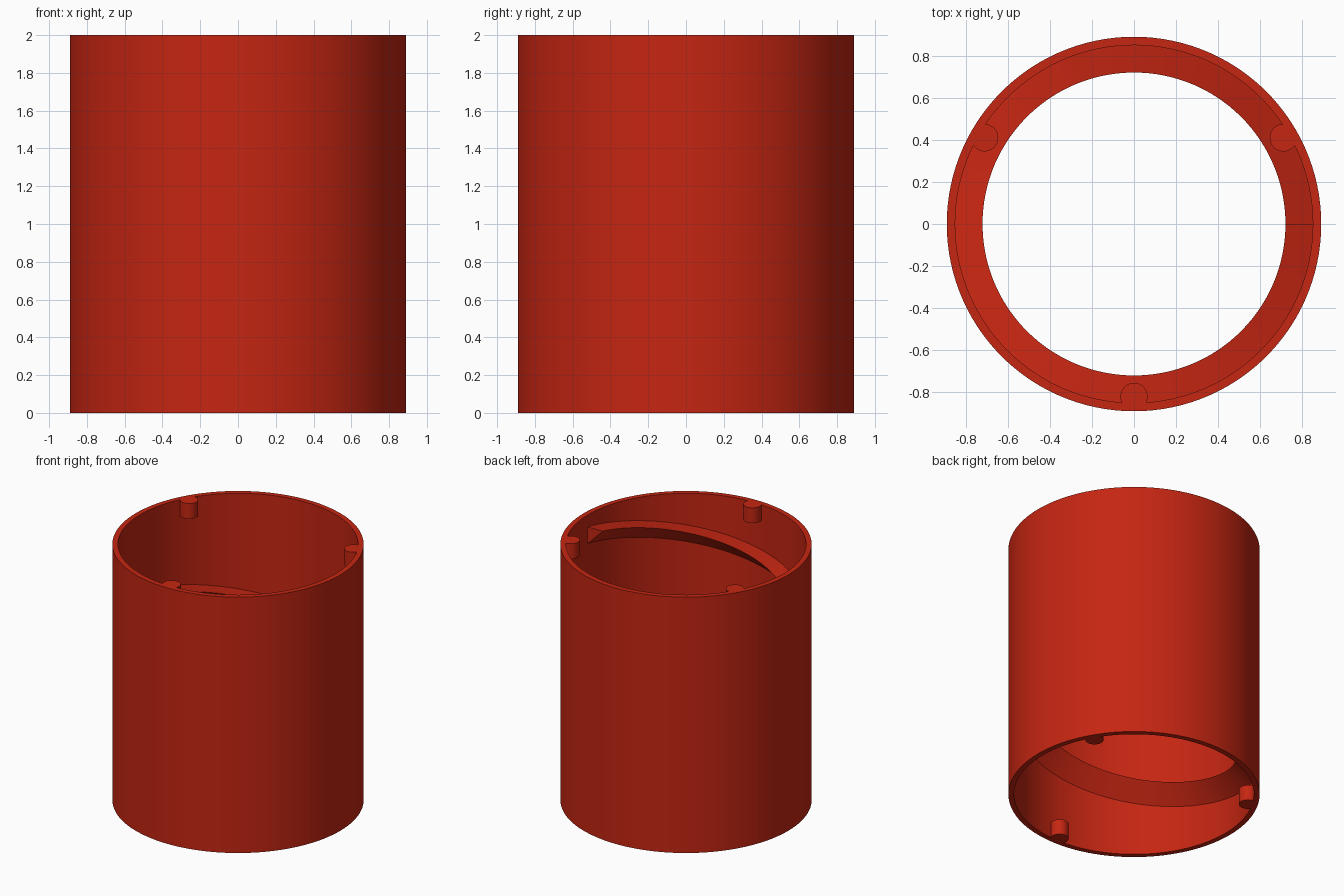
import bpy, bmesh, math

if "Cube" in bpy.data.objects:
    bpy.data.objects.remove(bpy.data.objects["Cube"])

SEG = 120
R_OUT, R_WALL, R_RIDGE, H = 0.89, 0.85, 0.72, 2.0

red = bpy.data.materials.new("warm red")
red.diffuse_color = (0.56, 0.019, 0.006, 1)
red.use_nodes = True
red.node_tree.nodes["Principled BSDF"].inputs["Base Color"].default_value = red.diffuse_color


def polar(r, a, z):
    return (r * math.cos(a), r * math.sin(a), z)


def finish(name, bm):
    bmesh.ops.recalc_face_normals(bm, faces=bm.faces)
    mesh = bpy.data.meshes.new(name)
    bm.to_mesh(mesh)
    bm.free()
    mesh.materials.append(red)
    ob = bpy.data.objects.new(name, mesh)
    bpy.context.collection.objects.link(ob)
    bpy.ops.object.select_all(action='DESELECT')
    ob.select_set(True)
    bpy.context.view_layer.objects.active = ob
    bpy.ops.object.shade_smooth_by_angle(angle=math.radians(30))
    return ob


def bridge(bm, rings, closed):
    """Skin a list of equal cross-sections; cap the ends if open."""
    n = len(rings[0])
    pairs = list(zip(rings, rings[1:])) + ([(rings[-1], rings[0])] if closed else [])
    for a, b in pairs:
        for i in range(n):
            j = (i + 1) % n
            bm.faces.new((a[i], a[j], b[j], b[i]))
    if not closed:
        bm.faces.new(rings[0])
        bm.faces.new(rings[-1])


# open tube wall
bm = bmesh.new()
profile = [(R_OUT, 0), (R_OUT, H), (R_WALL, H), (R_WALL, 0)]
rings = [[bm.verts.new(polar(r, 2 * math.pi * k / SEG, z)) for r, z in profile]
         for k in range(SEG)]
bridge(bm, rings, True)
finish("tube_wall", bm)

# spiral ridge: flat on top, sloped underneath, winding down from the top
PITCH, TURNS, Z_TOP, DROP = 1.0, 1.69, 1.907, 0.13
R_ROOT = R_WALL + 0.005
steps = round(SEG * TURNS)
bm = bmesh.new()
rings = []
for k in range(steps + 1):
    t = TURNS * k / steps
    a, z = -2 * math.pi * t, Z_TOP - PITCH * t
    section = [(R_RIDGE, z), (R_ROOT, z), (R_ROOT, z - DROP - 0.005)]
    rings.append([bm.verts.new(polar(r, a, h)) for r, h in section])
bridge(bm, rings, False)
finish("spiral_ridge", bm)

# locating pegs at both rims, trimmed to sit inside the wall
PEG_R, PEG_C, PEG_H = 0.065, 0.82, 0.12


def peg(name, angle, z0, z1):
    bm = bmesh.new()
    outline = []
    for k in range(32):
        a = 2 * math.pi * k / 32
        x, y = PEG_C + PEG_R * math.cos(a), PEG_R * math.sin(a)
        s = min(1, R_ROOT / math.hypot(x, y))
        outline.append((math.hypot(x, y) * s, math.atan2(y, x) + angle))
    bridge(bm, [[bm.verts.new(polar(r, a, z)) for r, a in outline] for z in (z0, z1)], False)
    finish(name, bm)


for i, deg in enumerate((-90, 30, 150)):
    peg(f"top_peg_{i + 1}", math.radians(deg), H - PEG_H, H)
    peg(f"bottom_peg_{i + 1}", math.radians(deg), 0, PEG_H)
